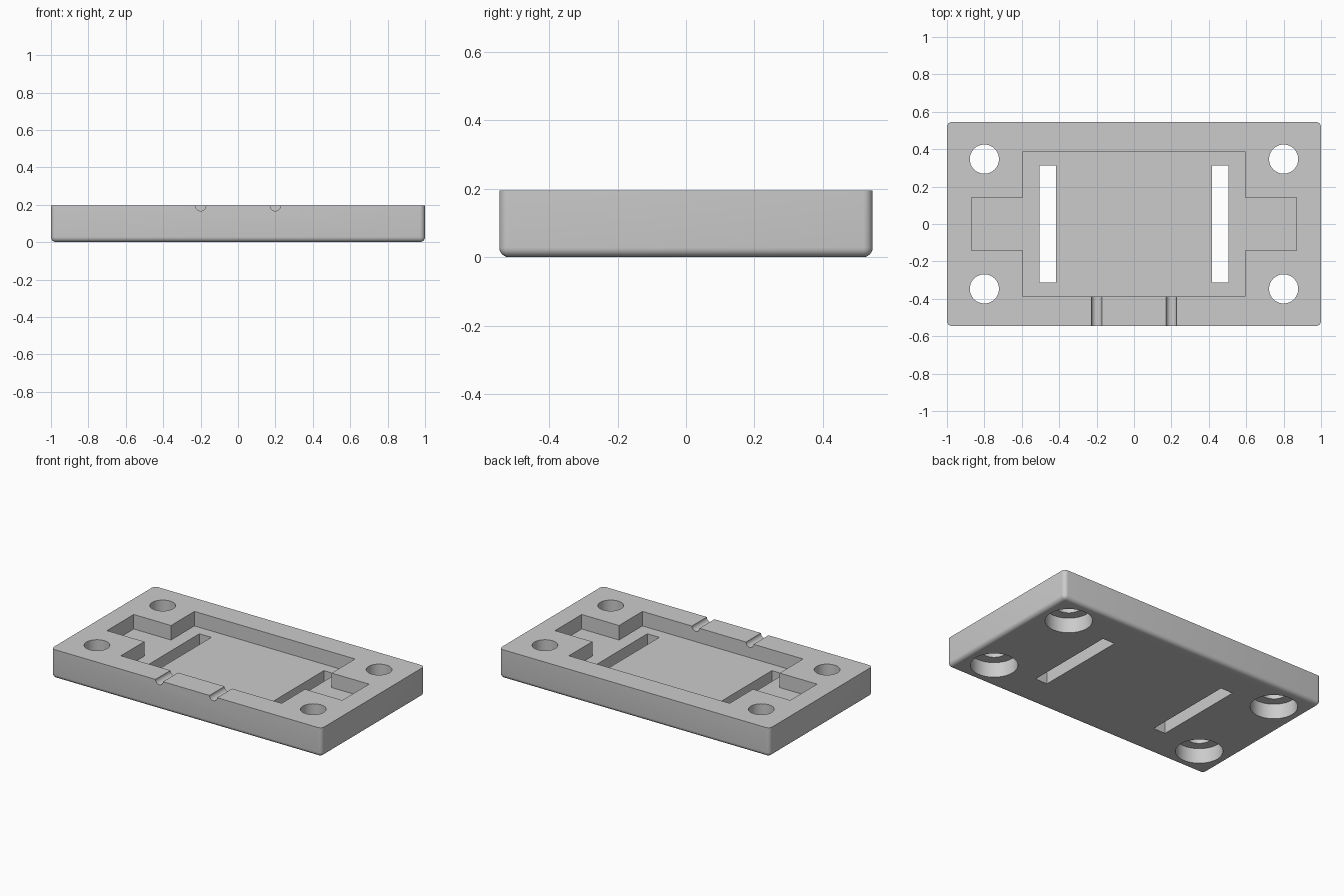
import bpy, bmesh, math
from mathutils import Matrix

if "Cube" in bpy.data.objects:
    bpy.data.objects.remove(bpy.data.objects["Cube"], do_unlink=True)

TOP, HALF_Y = 0.195, 0.546
FLOOR = 0.098
ROUND = 0.028

grey = bpy.data.materials.new("light grey")
grey.use_nodes = True
colour = (0.6, 0.6, 0.6, 1)
grey.diffuse_color = colour
grey.node_tree.nodes["Principled BSDF"].inputs["Base Color"].default_value = colour


def finish(name, bm):
    mesh = bpy.data.meshes.new(name)
    bmesh.ops.recalc_face_normals(bm, faces=bm.faces)
    bm.to_mesh(mesh)
    bm.free()
    mesh.materials.append(grey)
    obj = bpy.data.objects.new(name, mesh)
    bpy.context.collection.objects.link(obj)
    return obj


def prism(name, outline, z0, z1):
    bm = bmesh.new()
    face = bm.faces.new([bm.verts.new((x, y, z0)) for x, y in outline])
    up = bmesh.ops.extrude_face_region(bm, geom=[face])["geom"]
    bmesh.ops.translate(bm, vec=(0, 0, z1 - z0),
                        verts=[v for v in up if isinstance(v, bmesh.types.BMVert)])
    return finish(name, bm)


def box(name, x0, x1, y0, y1, z0, z1):
    return prism(name, [(x0, y0), (x1, y0), (x1, y1), (x0, y1)], z0, z1)


def cylinder(name, radius, length, matrix):
    bm = bmesh.new()
    bmesh.ops.create_cone(bm, cap_ends=True, segments=48, radius1=radius,
                          radius2=radius, depth=length, matrix=matrix)
    return finish(name, bm)


# Plate with rounded upright and bottom edges, sharp top rim
plate = box("mounting_plate", -1, 1, -HALF_Y, HALF_Y, 0, TOP)
bm = bmesh.new()
bm.from_mesh(plate.data)
edges = [e for e in bm.edges if min(v.co.z for v in e.verts) < 0.01]
bmesh.ops.bevel(bm, geom=edges, offset=ROUND, segments=6, profile=0.5, affect="EDGES")
bm.to_mesh(plate.data)
bm.free()

# Cross-shaped pocket with a tab at each end
quarter = [(0.87, 0.141), (0.594, 0.141), (0.594, 0.388)]
right = quarter + [(-x, y) for x, y in reversed(quarter)]
outline = right + [(x, -y) for x, y in reversed(right)]
cutters = [prism("pocket_cutter", outline, FLOOR, TOP + 0.1)]

for sx in (-1, 1):
    # Slots through the pocket floor
    a, b = sorted((sx * 0.416, sx * 0.505))
    cutters.append(box("slot_cutter", a, b, -0.313, 0.313, -0.1, TOP + 0.05))
    # Half-round wire grooves in the front rim
    turn = Matrix.Translation((sx * 0.2, -0.48, TOP)) @ Matrix.Rotation(math.pi / 2, 4, "X")
    cutters.append(cylinder("groove_cutter", 0.028, 0.24, turn))
    # Screw holes with wide recesses underneath
    for sy in (-1, 1):
        at = Matrix.Translation((sx * 0.8, sy * 0.347, 0))
        cutters.append(cylinder("hole_cutter", 0.078, 1, at))
        cutters.append(cylinder("recess_cutter", 0.142, 0.2, at))

bpy.context.view_layer.objects.active = plate
plate.select_set(True)
for cutter in cutters:
    cut = plate.modifiers.new("cut", "BOOLEAN")
    cut.operation = "DIFFERENCE"
    cut.solver = "EXACT"
    cut.object = cutter
    bpy.ops.object.modifier_apply(modifier=cut.name)
    bpy.data.objects.remove(cutter, do_unlink=True)

bpy.ops.object.shade_smooth_by_angle(angle=math.radians(30))
